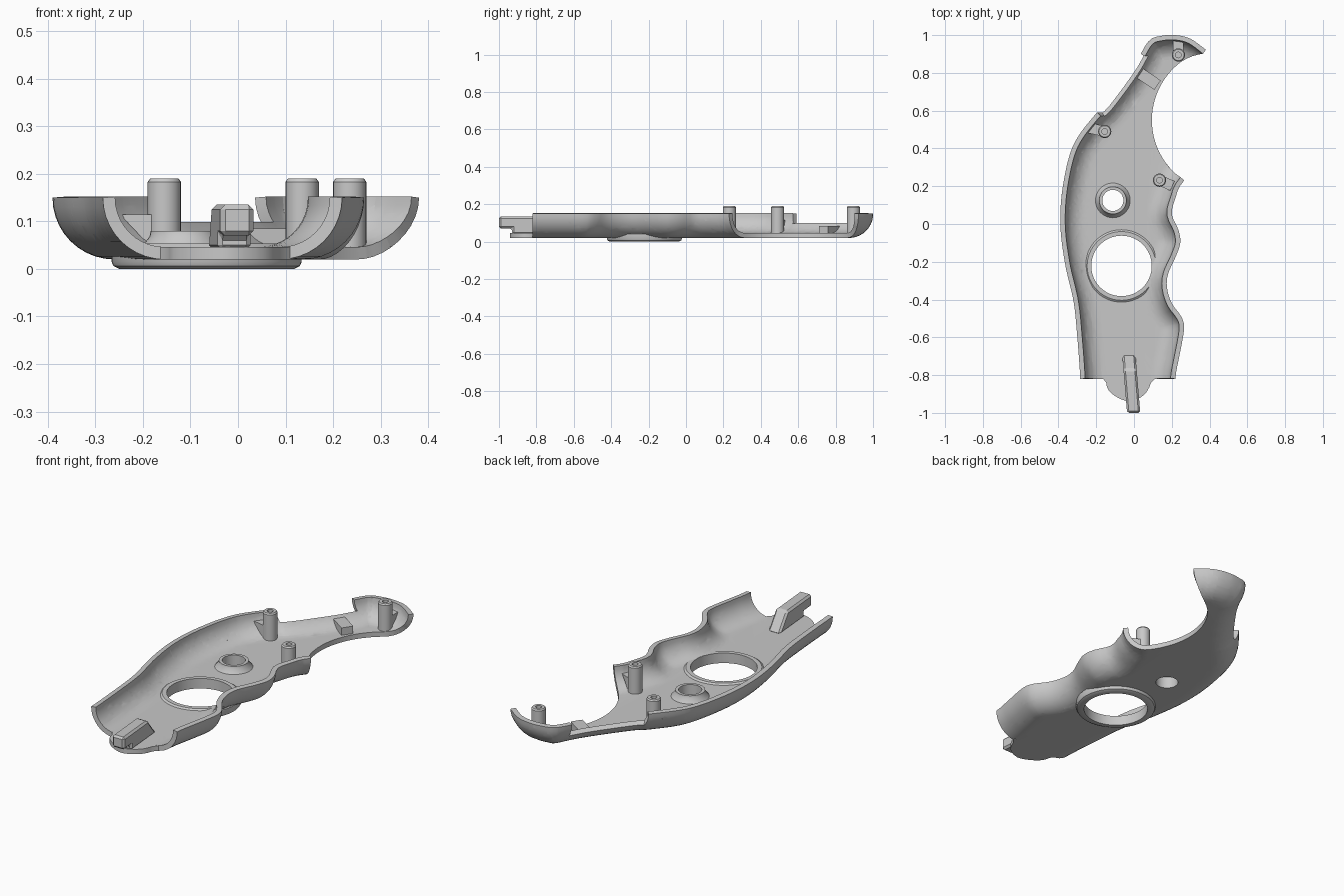
import bpy, bmesh, math
from mathutils import Vector

cube = bpy.data.objects.get("Cube")
if cube:
    bpy.data.objects.remove(cube, do_unlink=True)

grey = bpy.data.materials.new("plain grey")
grey.use_nodes = True
COLOUR = (.58, .58, .58, 1)
grey.diffuse_color = COLOUR
grey.node_tree.nodes["Principled BSDF"].inputs["Base Color"].default_value = COLOUR

TOP, FLOOR, BASE = .15, .046, .02   # rim, inner floor and underside heights
ROUND = .13                         # radius of the rounded edge


def make(name, bm):
    """Turn a bmesh into a grey object."""
    mesh = bpy.data.meshes.new(name)
    bm.to_mesh(mesh)
    bm.free()
    mesh.materials.append(grey)
    obj = bpy.data.objects.new(name, mesh)
    bpy.context.collection.objects.link(obj)
    return obj


def activate(obj):
    bpy.ops.object.select_all(action='DESELECT')
    obj.select_set(True)
    bpy.context.view_layer.objects.active = obj


def smooth(obj, degrees=35):
    activate(obj)
    bpy.ops.object.shade_smooth_by_angle(angle=math.radians(degrees))


def prism(name, points, offset):
    """Extrude a flat polygon along an offset."""
    bm = bmesh.new()
    face = bm.faces.new([bm.verts.new(p) for p in points])
    new = bmesh.ops.extrude_face_region(bm, geom=[face])["geom"]
    bmesh.ops.translate(bm, vec=offset, verts=[v for v in new if isinstance(v, bmesh.types.BMVert)])
    bmesh.ops.recalc_face_normals(bm, faces=bm.faces)
    return make(name, bm)


def lathe(name, centre, profile, closed=False, steps=32):
    """Revolve a radius/height profile about a vertical axis."""
    bm = bmesh.new()
    verts = [bm.verts.new((r, 0, z)) for r, z in profile]
    edges = [bm.edges.new(pair) for pair in zip(verts, verts[1:])]
    if closed:
        edges.append(bm.edges.new((verts[-1], verts[0])))
    bmesh.ops.spin(bm, geom=verts + edges, axis=(0, 0, 1), cent=(0, 0, 0),
                   angle=math.tau, steps=steps)
    bmesh.ops.remove_doubles(bm, verts=bm.verts, dist=.0002)
    bmesh.ops.recalc_face_normals(bm, faces=bm.faces)
    bmesh.ops.translate(bm, vec=(*centre, 0), verts=bm.verts)
    return make(name, bm)


def cut_out(bm, planes):
    """Slice along the planes and delete what lies behind all of them."""
    planes = [(Vector(co), Vector(no)) for co, no in planes]

    def behind(count):
        found = []
        for f in bm.faces:
            c = f.calc_center_median()
            if all((c - co).dot(no) < 0 for co, no in planes[:count]):
                found.append(f)
        return found

    for i, (co, no) in enumerate(planes):
        faces = behind(i)
        geom = faces + list({e for f in faces for e in f.edges}) \
            + list({v for f in faces for v in f.verts})
        bmesh.ops.bisect_plane(bm, geom=geom, dist=1e-5, plane_co=co, plane_no=no)
    bmesh.ops.delete(bm, geom=behind(len(planes)), context='FACES')


def cylinder_planes(centre, radius, sides=64):
    for i in range(sides):
        no = Vector((math.cos(math.tau * i / sides), math.sin(math.tau * i / sides), 0))
        yield Vector((*centre, 0)) + no * radius, no


def spline(points, spacing=.025):
    """Closed smooth curve through the points, evenly sampled."""
    pts, out = [Vector(p) for p in points], []
    n = len(pts)
    for i in range(n):
        a, b, c, d = (pts[(i + k) % n] for k in (-1, 0, 1, 2))
        steps = max(2, round((c - b).length / spacing))
        for s in range(steps):
            t = s / steps
            out.append(b + (c - a) * t / 2 + (a * 2 - b * 5 + c * 4 - d) * t * t / 2
                       + (b * 3 - a - c * 3 + d) * t ** 3 / 2)
    return out


# Rim outline, run past the two open ends that are trimmed later
outline = spline([
    (-.28, -1.3), (-.28, -1), (-.285, -.81), (-.3, -.6), (-.32, -.41), (-.365, -.21),
    (-.39, 0), (-.375, .21), (-.32, .42), (-.205, .58), (-.15, .63), (-.01, .82),
    (.075, .965), (.14, .995), (.22, 1), (.3, .98), (.39, .915),
    (.5, .83), (.62, .6), (.45, .4), (.265, .23),
    (.217, .13), (.2, .05), (.235, -.03), (.245, -.1), (.22, -.175), (.18, -.265),
    (.175, -.34), (.2, -.42), (.25, -.49), (.265, -.555), (.24, -.7), (.22, -.81),
    (.21, -1), (.21, -1.3)])

# Inward directions, relaxed so the rounded edge never folds over itself
soft = outline
for _ in range(14):
    soft = [(soft[i - 1] + p * 2 + soft[(i + 1) % len(soft)]) / 4 for i, p in enumerate(soft)]
inward = []
for i in range(len(soft)):
    d = (soft[(i + 1) % len(soft)] - soft[i - 1]).normalized()
    inward.append(Vector((d.y, -d.x)))

# Outer skin of the tray: flat underside curving up to the rim
STEPS = 10
bm = bmesh.new()
rings = []
for k in range(STEPS + 1):
    a = math.pi / 2 * k / STEPS
    inset, z = ROUND * (1 - math.sin(a)), TOP - (TOP - BASE) * math.cos(a)
    rings.append([bm.verts.new((*(p + n * inset), z)) for p, n in zip(outline, inward)])
for low, high in zip(rings, rings[1:]):
    for i in range(len(low)):
        bm.faces.new((low[i], low[i - 1], high[i - 1], high[i]))
bm.faces.new(rings[0])
bm.normal_update()

# Trim the open end, the finger arc, the low stretch of wall and the two holes
RING, BOSS = (-.066, -.222), (-.112, .125)
cut_out(bm, [((0, -.82, 0), (0, 1, 0))])
cut_out(bm, cylinder_planes((.48, .55), .385, 96))
cut_out(bm, [((0, .59, 0), (0, -1, 0)), ((0, .9, 0), (0, 1, 0)),
             ((.1, 0, 0), (1, 0, 0)), ((0, 0, .085), (0, 0, -1))])
cut_out(bm, cylinder_planes(RING, .17))
cut_out(bm, cylinder_planes(BOSS, .06, 32))

# Thicken the skin inward
shell = make("grip_shell", bm)
thick = shell.modifiers.new("thickness", 'SOLIDIFY')
thick.thickness, thick.offset = FLOOR - BASE, -1
activate(shell)
bpy.ops.object.modifier_apply(modifier=thick.name)
smooth(shell)

# Lip around the large hole and the raised boss
lip = lathe("hole_lip", RING, [(.16, 0), (.184, 0), (.196, .006), (.2, .015), (.2, .04),
                               (.182, .053), (.16, .053)], True, 64)
boss = lathe("raised_boss", BOSS, [(.056, BASE), (.07, BASE), (.092, FLOOR), (.074, .068),
                                   (.072, .08), (.056, .08)], True)
smooth(lip)
smooth(boss)


def web(name, start, direction, length, width, height, foot):
    """Upright rib whose far end leans outward to meet the curved wall."""
    d = Vector(direction).normalized()
    side = Vector((-d.y, d.x)) * width
    at = Vector(start) - side / 2
    corners = [(0, .04), (length * foot, .05), (length, height), (0, height)]
    return prism(name, [(*(at + d * s), z) for s, z in corners], (*side, 0))


# Screw posts, each tied to the wall by a rib
posts = {"middle": ((-.155, .49), (-.9, .2), .09),
         "side": ((.135, .232), (.9, -.4), .075),
         "tip": ((.235, .895), (0, 1), .08)}
for name, (centre, direction, length) in posts.items():
    post = lathe(name + "_post", centre, [(0, .042), (.035, .042), (.035, .183), (.03, .19),
                                          (.015, .19), (.015, .15), (0, .15)], steps=24)
    smooth(post)
    web(name + "_post_rib", centre, direction, length, .055, .115, .3)

# Cross bar near the tip
web("cross_bar", (.125, .735), (-.83, .56), .128, .06, .085, .55)

# Thin tongue at the open end
tongue = spline([(-.15, -.8), (-.147, -.84), (-.135, -.88), (-.085, -.92), (-.02, -.94),
                 (.037, -.917), (.07, -.885), (.09, -.84), (.1, -.8)])
smooth(prism("end_tongue", [(*p, BASE) for p in tongue], (0, 0, FLOOR - BASE)))

# Slanted locating bar that overhangs the tongue
side_view = [(-1, .07), (-1, .135), (-.77, .135), (-.69, .04), (-.93, .04), (-.93, .07)]
bar = prism("locating_bar", [(-.038, y, z) for y, z in side_view], (.07, 0, 0))
for v in bar.data.vertices:
    v.co.x -= .083 * (v.co.y + .985)
bevel = bar.modifiers.new("chamfer", 'BEVEL')
bevel.width, bevel.segments = .01, 1
